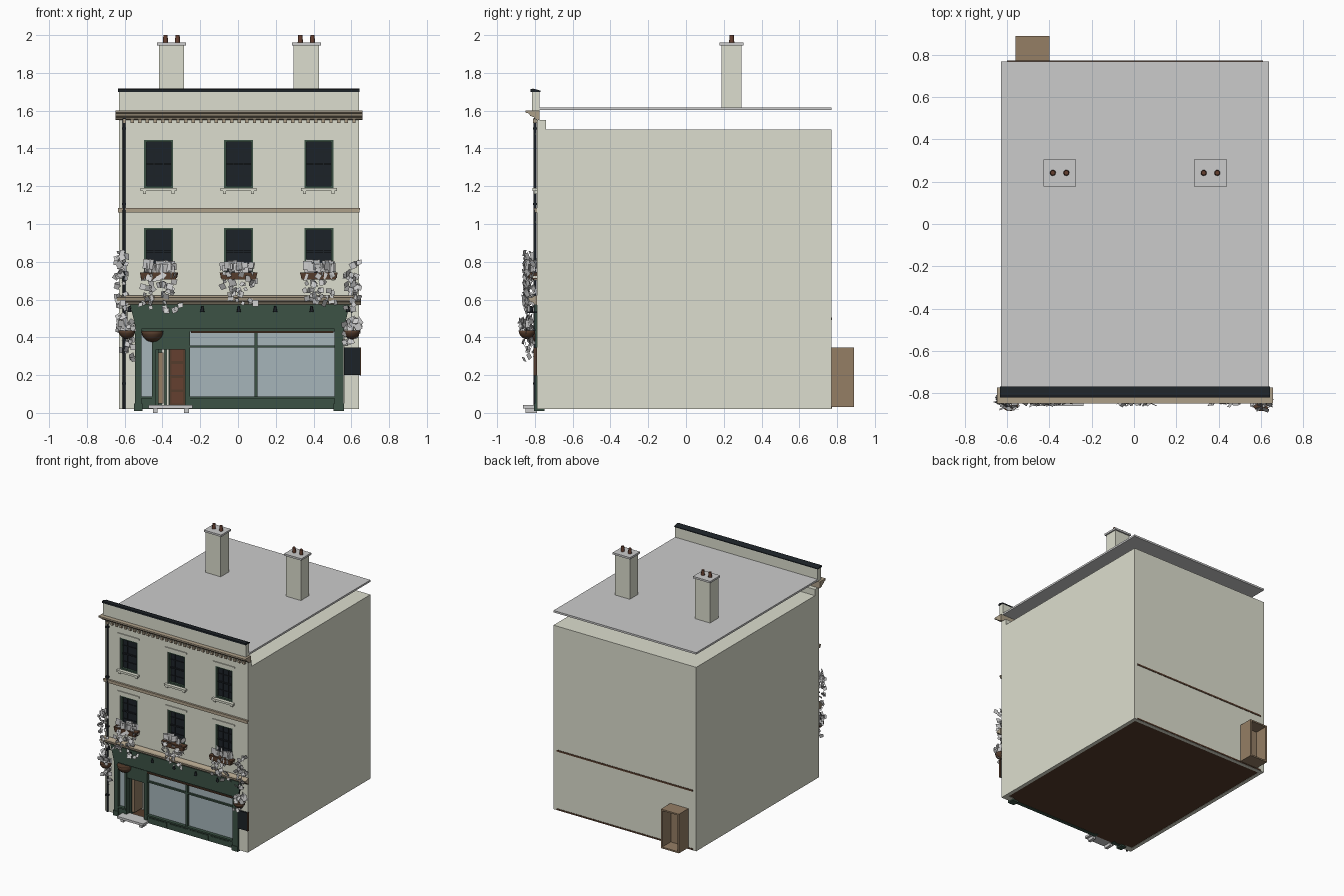
import bpy, bmesh, math, random
from mathutils import Matrix, Vector

if "Cube" in bpy.data.objects:
    bpy.data.objects.remove(bpy.data.objects["Cube"])

random.seed(4)


def mat(name, r, g, b):
    m = bpy.data.materials.new(name)
    m.diffuse_color = (r, g, b, 1)
    m.use_nodes = True
    m.node_tree.nodes["Principled BSDF"].inputs["Base Color"].default_value = m.diffuse_color
    return m


CREAM = mat("cream_render", .72, .73, .62)
TAN = mat("tan_stone", .42, .35, .25)
GREEN = mat("dark_green_paint", .045, .085, .06)
BLACK = mat("black_iron", .012, .016, .02)
PANE = mat("dark_glass", .012, .016, .022)
GLASS = mat("shop_glass", .38, .46, .49)
BROWN = mat("brown_wood", .09, .045, .025)
OAK = mat("light_wood", .30, .21, .13)
CLAY = mat("clay", .13, .05, .03)


def finish(name, bm, m=None):
    me = bpy.data.meshes.new(name)
    bmesh.ops.recalc_face_normals(bm, faces=bm.faces)
    bm.to_mesh(me)
    bm.free()
    o = bpy.data.objects.new(name, me)
    bpy.context.collection.objects.link(o)
    if m:
        me.materials.append(m)
    return o


def boxes(name, bs, m=None):
    """One object from boxes given as (x0, x1, y0, y1, z0, z1)."""
    bm = bmesh.new()
    for x0, x1, y0, y1, z0, z1 in bs:
        t = Matrix.Translation(((x0 + x1) / 2, (y0 + y1) / 2, (z0 + z1) / 2))
        bmesh.ops.create_cube(bm, size=1, matrix=t @ Matrix.Diagonal((x1 - x0, y1 - y0, z1 - z0, 1)))
    return finish(name, bm, m)


def prism(name, pts, axis, a, b, m=None):
    """Profile extruded along x (points y,z) or y (points x,z)."""
    bm = bmesh.new()
    vs = [bm.verts.new((a, p, q) if axis == 'x' else (p, a, q)) for p, q in pts]
    f = bm.faces.new(vs)
    ext = bmesh.ops.extrude_face_region(bm, geom=[f])['geom']
    d = Vector((b - a, 0, 0)) if axis == 'x' else Vector((0, b - a, 0))
    bmesh.ops.translate(bm, vec=d, verts=[v for v in ext if isinstance(v, bmesh.types.BMVert)])
    return finish(name, bm, m)


def cone(name, x, y, z0, z1, r0, r1, m, n=12):
    bm = bmesh.new()
    bmesh.ops.create_cone(bm, cap_ends=True, segments=n, radius1=r0, radius2=r1, depth=z1 - z0,
                          matrix=Matrix.Translation((x, y, (z0 + z1) / 2)))
    o = finish(name, bm, m)
    for p in o.data.polygons:
        p.use_smooth = len(p.vertices) == 4
    return o


def leaves(name, n, xr, yr, zr, size=(.018, .036), roll=.6):
    """Loose cluster of leaf cards."""
    bm = bmesh.new()
    for _ in range(n):
        s = random.uniform(*size)
        c = Matrix.Translation((random.uniform(*xr), random.uniform(*yr), random.uniform(*zr)))
        rot = (Matrix.Rotation(random.uniform(-.9, .9), 4, 'Z') @ Matrix.Rotation(random.uniform(-roll, roll), 4, 'Y')
               @ Matrix.Rotation(math.pi / 2 + random.uniform(-roll, roll), 4, 'X'))
        bmesh.ops.create_grid(bm, x_segments=1, y_segments=1, size=s / 2, matrix=c @ rot)
    return finish(name, bm)


# Main shell
L, R, F, B = -.63, .64, -.79, .77
boxes("side_and_back_walls", [(L, L + .03, F + .05, B, .02, 1.5), (R - .03, R, F + .05, B, .02, 1.5),
                              (L + .03, R - .03, B - .03, B, .02, 1.5)], CREAM)
boxes("attic_ceiling", [(L + .03, R - .03, F + .05, B - .03, 1.48, 1.5)], CREAM)
boxes("ground_floor_slab", [(L + .03, R - .03, F + .01, B + .003, .022, .034)], BROWN)
boxes("upper_floor_slab", [(L + .03, R - .03, F + .05, B + .003, .492, .506)], BROWN)
boxes("roof_slab", [(L, R, -.775, B, 1.603, 1.618)])

# Front wall with openings for windows and shop
WX, HW = (-.42, .003, .428), .077
FLOORS = ((1.19, 1.445), (.73, .98))
front = boxes("front_wall", [(L, R, F, F + .05, .02, 1.55)], CREAM)
cut = boxes("opening_cutter", [(x - HW, x + HW, -.9, -.7, a, b) for x in WX for a, b in FLOORS]
            + [(-.545, .56, -.9, -.7, -.1, .57)])
cut.hide_render = True
cut.hide_viewport = True
mod = front.modifiers.new("openings", 'BOOLEAN')
mod.object, mod.operation, mod.solver = cut, 'DIFFERENCE', 'EXACT'

# Sash windows
for i, x in enumerate(WX):
    for j, (a, b) in enumerate(FLOORS):
        n = f"{('upper', 'lower')[j]}_{i}"
        l, r, mid = x - HW, x + HW, (a + b) / 2
        boxes("window_pane_" + n, [(l, r, -.765, -.76, a, b)], PANE)
        boxes("window_frame_" + n, [(l, l + .012, -.785, -.755, a, b), (r - .012, r, -.785, -.755, a, b),
                                    (l, r, -.784, -.756, a, a + .012), (l, r, -.784, -.756, b - .012, b)], GREEN)
        boxes("window_bars_" + n, [(x + s * .025 - .002, x + s * .025 + .002, -.77, -.76, a, b) for s in (-1, 1)]
              + [(l, r, -.771 - w, -.76, z - .002 - w, z + .002 + w) for z, w in
                 ((mid, .003), ((a + mid) / 2, 0), ((b + mid) / 2, 0))], BLACK)
        boxes("window_lintel_" + n, [(l - .02, r + .02, -.797, F, b + .025, b + .037)], CREAM)
        boxes("window_sill_" + n, [(l - .018, r + .018, -.812, -.76, a - .016, a)]
              + [(x + s * .075 - .008, x + s * .075 + .008, -.805, F, a - .03, a - .016) for s in (-1, 1)], CREAM)
    # Planter boxes with foliage
    prism(f"planter_{i}", [(x - .1, .742), (x + .1, .742), (x + .09, .705), (x - .09, .705)], 'y', -.84, -.79, BROWN)
    leaves(f"planter_bush_{i}", 26, (x - .08, x + .08), (-.835, -.80), (.755, .79), (.025, .055), .12)
    leaves(f"planter_trailer_{i}", 36, (x - .085, x + .09), (-.855, -.83), (.58, .74))

# String course, main cornice, dentils, parapet
boxes("string_course", [(L - .004, R + .004, -.802, F, 1.06, 1.075), (L - .006, R + .006, -.806, F, 1.075, 1.086)], TAN)
prism("main_cornice", [(-.775, 1.55), (-.80, 1.555), (-.805, 1.565), (-.825, 1.573), (-.83, 1.585), (-.85, 1.59),
                       (-.85, 1.602), (-.775, 1.602)], 'x', L - .018, R + .018, TAN)
boxes("dentils", [(L + .02 + k * .0405, L + .038 + k * .0405, -.81, F, 1.535, 1.555) for k in range(31)], TAN)
boxes("cornice_backing", [(L, R, F, -.74, 1.5, 1.549)], CREAM)
boxes("parapet", [(L, R, -.815, -.775, 1.60, 1.70)], CREAM)
prism("parapet_coping", [(-.822, 1.70), (-.77, 1.70), (-.77, 1.706), (-.81, 1.717), (-.822, 1.714)], 'x',
      L - .004, R + .004, BLACK)

# Chimneys
for i, x in enumerate((-.352, .362)):
    boxes(f"chimney_{i}", [(x - .067, x + .067, .187, .293, 1.61, 1.945)], CREAM)
    boxes(f"chimney_cap_{i}", [(x - .077, x + .077, .178, .305, 1.945, 1.96)])
    for s in (-1, 1):
        cone(f"chimney_pot_{i}_{s}", x + s * .032, .242, 1.96, 2.0, .014, .011, CLAY)

# Shop cornice, fascia and lamps
prism("shop_cornice", [(F, .572), (-.80, .572), (-.81, .585), (-.83, .592), (-.835, .61), (-.815, .612),
                       (-.80, .622), (F, .622)], 'x', L - .01, R + .01, TAN)
prism("fascia", [(-.572, .575), (.592, .575), (.56, .445), (-.54, .445)], 'y', -.806, -.775, GREEN)
for k in range(7):
    x = -.575 + k * .193
    cone(f"fascia_lamp_{k}", x, -.82, .535, .565, .011, .005, BLACK, 8)

# Shopfront joinery
boxes("shop_pilasters", [(-.545, -.51, -.80, -.75, .02, .45), (.51, .558, -.80, -.75, .02, .45),
                         (-.55, -.505, -.806, -.75, .01, .05), (.505, .562, -.806, -.75, .01, .05)], GREEN)
boxes("stallriser", [(-.26, .51, -.79, -.76, .02, .075), (-.51, -.44, -.79, -.76, .02, .075),
                     (-.26, .51, -.80, -.755, .075, .087), (-.51, -.44, -.80, -.755, .075, .087)], GREEN)
boxes("stallriser_panels", [(-.24 + k * .185, -.08 + k * .185, -.794, -.788, .03, .065) for k in range(4)], GREEN)
boxes("shop_window_frame", [(-.455, -.435, -.795, -.75, .02, .45), (-.28, -.253, -.795, -.75, .02, .45),
                            (.088, .103, -.79, -.755, .08, .44), (-.255, .51, -.788, -.757, .345, .357),
                            (-.545, .56, -.79, -.755, .43, .45)], GREEN)
boxes("blind_rail", [(-.25, .505, -.80, -.788, .423, .433)], BROWN)
boxes("shop_glass", [(-.255, .51, -.773, -.768, .08, .44), (-.51, -.45, -.773, -.768, .08, .44)], GLASS)

# Recessed doorway
boxes("door_transom", [(-.437, -.275, -.792, -.765, .335, .435)], GREEN)
boxes("porch_left_wall", [(-.44, -.42, -.76, -.62, .03, .43)], GREEN)
boxes("porch_left_panel", [(-.42, -.395, -.75, -.62, .05, .32)], OAK)
boxes("porch_posts", [(-.405, -.39, -.65, -.625, .03, .34), (-.378, -.365, -.65, -.625, .03, .34)], CREAM)
boxes("porch_right_wall", [(-.28, -.265, -.76, -.62, .03, .43)], GREEN)
boxes("porch_back", [(-.44, -.265, -.625, -.615, .03, .45)], GREEN)
boxes("door", [(-.363, -.28, -.64, -.625, .034, .34)], BROWN)
boxes("door_panels", [(-.353, -.292, -.646, -.64, z, z + .06) for z in (.05, .125, .2, .275)], CLAY)
boxes("porch_ceiling", [(-.44, -.265, -.765, -.615, .43, .445)], GREEN)
boxes("door_step", [(-.475, -.24, -.862, -.76, .024, .042), (-.45, -.425, -.85, -.79, 0, .024),
                    (-.285, -.26, -.85, -.79, 0, .024)])

# Drainpipe and wall board
cone("drainpipe", -.603, -.80, .02, 1.56, .008, .008, BLACK, 8)
boxes("pipe_brackets", [(-.614, -.592, -.81, F, z, z + .012) for z in (.15, .7, 1.1, 1.5)], BLACK)
boxes("wall_board", [(.56, .645, -.805, -.792, .20, .345)], BLACK)
boxes("wall_board_edge", [(.645, .65, -.807, -.79, .198, .347)], BROWN)


# Hanging baskets
def basket(name, x, y, z, r):
    bm = bmesh.new()
    bmesh.ops.create_uvsphere(bm, u_segments=16, v_segments=10, radius=r, matrix=Matrix.Translation((x, y, z)))
    bmesh.ops.bisect_plane(bm, geom=bm.verts[:] + bm.edges[:] + bm.faces[:], plane_co=(x, y, z),
                           plane_no=(0, 0, 1), clear_outer=True)
    bmesh.ops.holes_fill(bm, edges=bm.edges)
    o = finish(name, bm, BROWN)
    for p in o.data.polygons:
        p.use_smooth = len(p.vertices) < 5


for s, x in (("left", -.588), ("right", .602)):
    basket(f"hanging_basket_{s}", x, -.842, .435, .044)
    boxes(f"basket_arm_{s}", [(x - .003, x + .003, -.842, F, .53, .536), (x - .002, x + .002, -.844, -.84, .435, .536)], BLACK)
    leaves(f"basket_flowers_{s}", 22, (x - .04, x + .04), (-.88, -.82), (.44, .49), (.02, .045))
    leaves(f"basket_trailer_{s}", 16, (x - .04, x + .035), (-.865, -.80), (.28 if x < 0 else .37, .43))
basket("entrance_basket", -.453, -.79, .433, .058)

# Climbing foliage
leaves("climber_left", 46, (-.65, -.58), (-.86, -.795), (.55, .85))
leaves("climber_right", 38, (.57, .65), (-.86, -.795), (.52, .81))
leaves("climber_left_low", 12, (-.645, -.60), (-.85, -.80), (.42, .56))
leaves("cornice_trailer", 10, (-.52, -.3), (-.85, -.835), (.54, .6))

# Rear box, open at the back
x0, x1, y0, y1, z0, z1, t = -.56, -.40, .74, .89, .03, .345, .012
boxes("rear_porch_box", [(x0, x0 + t, y0, y1, z0, z1), (x1 - t, x1, y0, y1, z0, z1),
                         (x0 + t, x1 - t, y0, y1, z1 - t, z1), (x0 + t, x1 - t, y0, y1, z0, z0 + t),
                         (x0 + t, x1 - t, .772, .782, z0 + t, z1 - t)], OAK)
